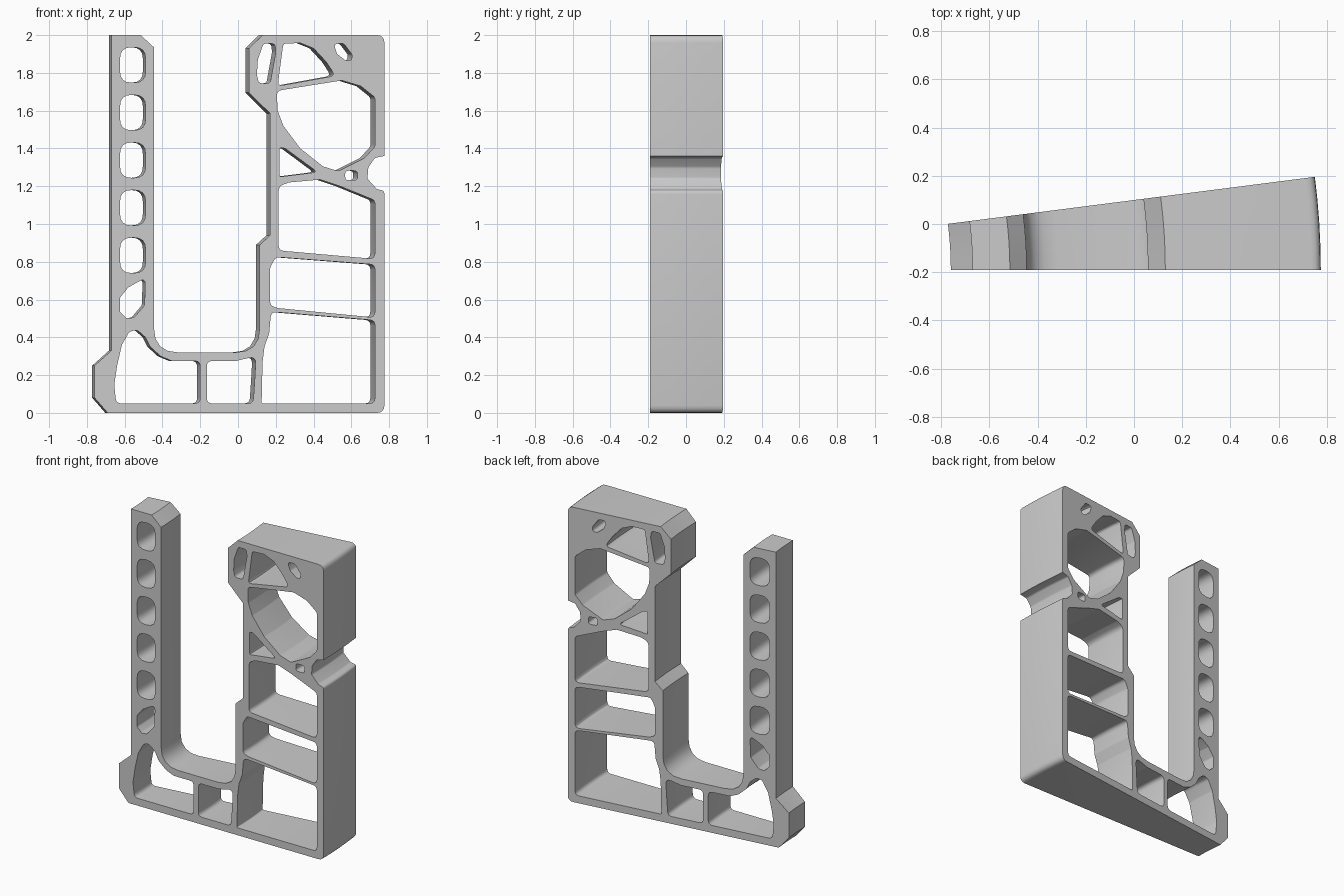
import bpy
import bmesh
from math import radians, cos, sin, tan
from mathutils import Vector

cube = bpy.data.objects.get("Cube")
if cube:
    bpy.data.objects.remove(cube, do_unlink=True)

AXIS_X, FRONT_Y = -2.26, -.19     # vertical axis the section is revolved around
SWEEP, STEPS = radians(7.3), 4


def rounded(points, radius, segments=4):
    """Closed outline with every corner rounded; a point may carry its own radius."""
    result = []
    count = len(points)
    for i, point in enumerate(points):
        corner = Vector(point[:2])
        to_prev = Vector(points[i - 1][:2]) - corner
        to_next = Vector(points[(i + 1) % count][:2]) - corner
        wanted = point[2] if len(point) > 2 else radius
        half = to_prev.angle(to_next) / 2
        cut = min(wanted / tan(half), to_prev.length * .48, to_next.length * .48)
        if cut < .002:
            result.append(corner)
            continue
        start = corner + to_prev.normalized() * cut
        end = corner + to_next.normalized() * cut
        for step in range(segments + 1):
            t = step / segments
            result.append(start * (1 - t) ** 2 + corner * 2 * t * (1 - t) + end * t * t)
    return result


def slot(x, z, width, height, radius):
    w, h = width / 2, height / 2
    corners = [(x - w, z - h), (x + w, z - h), (x + w, z + h), (x - w, z + h)]
    return rounded(corners, radius)


# Outer silhouette: foot, right wall with notch, head, channel, slim column
outline = [
    (-.69, 0), (.775, 0, .04), (.775, 1.175, .02), (.735, 1.185, .02), (.685, 1.24, .02),
    (.69, 1.3, .03), (.725, 1.35, .02), (.775, 1.36), (.775, 2, .04), (.13, 2),
    (.058, 1.93), (.058, 1.695), (.17, 1.585), (.17, .94), (.115, .89),
    (.115, .32, .13), (-.445, .32, .13), (-.445, 1.935), (-.515, 2),
    (-.67, 2), (-.67, .33), (-.76, .25), (-.76, .08),
]

# Pockets in the foot
foot_pockets = [
    [(-.645, .05), (-.655, .15), (-.64, .25), (-.615, .36), (-.575, .43), (-.535, .44),
     (-.49, .4), (-.465, .35), (-.41, .3), (-.35, .275), (-.2, .275), (-.2, .05)],
    [(-.165, .05), (-.165, .275), (-.01, .275), (.095, .3), (.09, .2), (.08, .05)],
]

# Bays in the tall block, from the bottom up
block_bays = [
    [(.125, .05, .01), (.13, .27), (.14, .35), (.165, .42), (.175, .535),
     (.725, .49), (.725, .05)],
    [(.17, .57, .05), (.21, .555), (.725, .505), (.725, .785), (.2, .825), (.17, .77, .04)],
    [(.215, .86), (.215, 1.2, .05), (.27, 1.22), (.435, 1.235), (.54, 1.2),
     (.725, 1.125), (.725, .815)],
    [(.22, 1.25, .01), (.22, 1.405, .01), (.25, 1.4), (.42, 1.275, .01)],
    [(.205, 1.705), (.55, 1.76), (.65, 1.73), (.725, 1.67), (.725, 1.41), (.67, 1.35),
     (.53, 1.28), (.45, 1.305), (.33, 1.4), (.24, 1.52), (.21, 1.6)],
]

# Openings in the head
head_openings = [
    [(.135, 1.955), (.195, 1.955), (.2, 1.91), (.17, 1.745), (.11, 1.745),
     (.1, 1.79), (.105, 1.87)],
    [(.24, 1.955), (.33, 1.958), (.4, 1.93), (.465, 1.86), (.515, 1.785), (.21, 1.73)],
    [(.505, 1.955), (.56, 1.955), (.605, 1.895), (.6, 1.865), (.57, 1.865), (.525, 1.9)],
]

# Lowest, slanted opening of the column
slanted = [(-.49, .715), (-.58, .665), (-.625, .61), (-.625, .535), (-.59, .5),
           (-.55, .505), (-.495, .57)]

loops = [rounded(outline, 0)]
loops += [rounded(p, .03) for p in foot_pockets + block_bays]
loops += [rounded(p, .02) for p in head_openings + [slanted]]
loops += [slot(-.557, 1.842 - i * .252, .135, .187, .06) for i in range(5)]
loops.append(slot(.6, 1.257, .065, .05, .018))

# Front face filled around its openings
bm = bmesh.new()
edges = []
for loop in loops:
    ring = [bm.verts.new((p.x, FRONT_Y, p.y)) for p in loop]
    edges += [bm.edges.new((ring[i - 1], ring[i])) for i in range(len(ring))]
bmesh.ops.triangle_fill(bm, use_beauty=True, edges=edges, normal=(0, -1, 0))

# Revolve the face: a ring of walls per step, then the rear face
front_verts = list(bm.verts)
front_faces = list(bm.faces)
rim = [tuple(e.verts) for e in bm.edges if len(e.link_faces) == 1]
previous = {v: v for v in front_verts}
for step in range(1, STEPS + 1):
    angle = SWEEP * step / STEPS
    current = {}
    for v in front_verts:
        r = v.co.x - AXIS_X
        current[v] = bm.verts.new((AXIS_X + r * cos(angle), FRONT_Y + r * sin(angle), v.co.z))
    for a, b in rim:
        bm.faces.new((previous[a], previous[b], current[b], current[a]))
    previous = current
for face in front_faces:
    bm.faces.new([previous[v] for v in reversed(face.verts)])
bmesh.ops.recalc_face_normals(bm, faces=bm.faces)

mesh = bpy.data.meshes.new("ring_section")
bm.to_mesh(mesh)
bm.free()
section = bpy.data.objects.new("ring_section", mesh)
bpy.context.collection.objects.link(section)

# Plain grey
grey = bpy.data.materials.new("plain_grey")
grey.use_nodes = True
colour = (.6, .6, .6, 1)
grey.diffuse_color = colour
grey.node_tree.nodes["Principled BSDF"].inputs["Base Color"].default_value = colour
mesh.materials.append(grey)

bpy.ops.object.select_all(action='DESELECT')
section.select_set(True)
bpy.context.view_layer.objects.active = section
bpy.ops.object.shade_smooth_by_angle(angle=radians(30))
